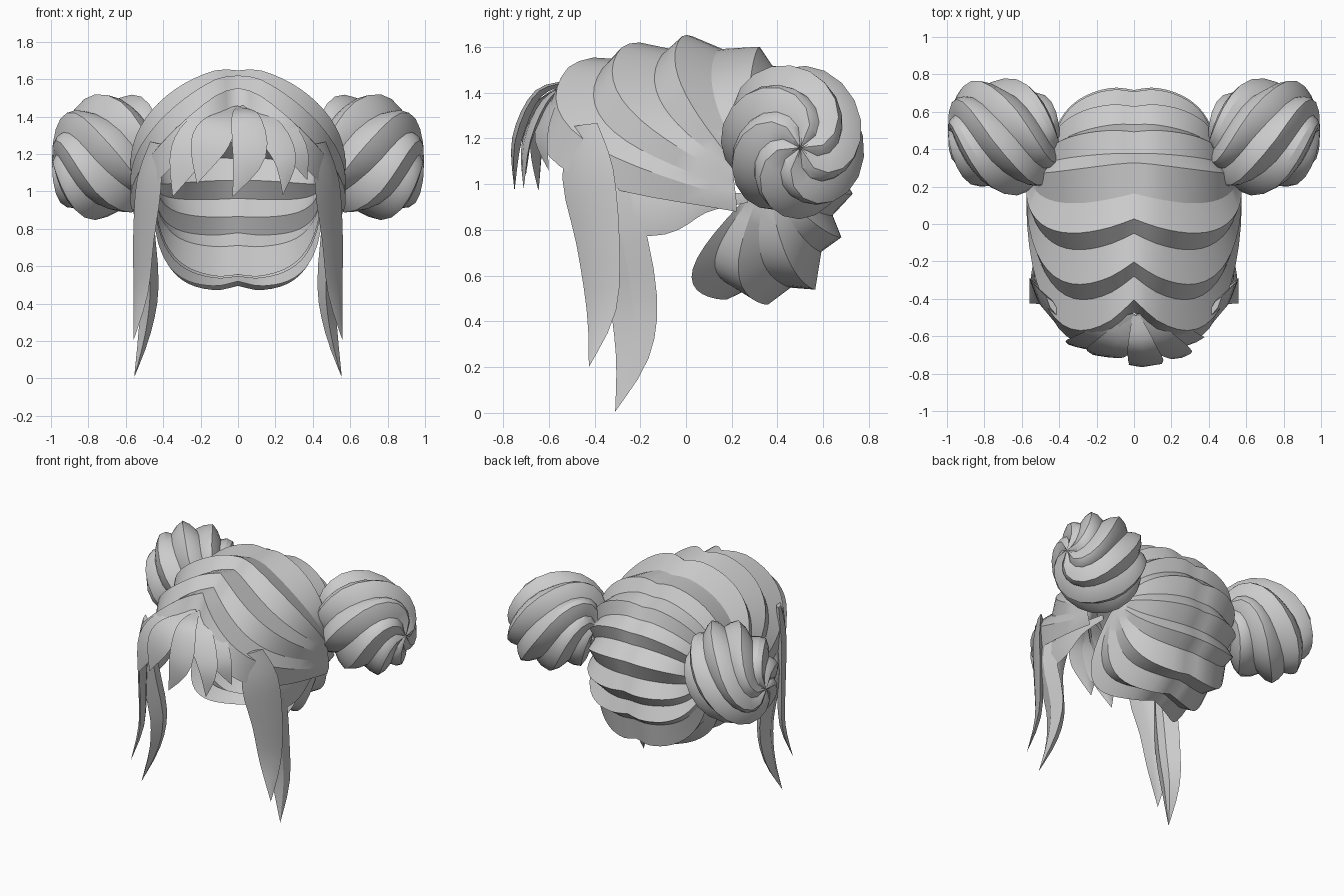
import bpy, math
from mathutils import Vector

if "Cube" in bpy.data.objects:
    bpy.data.objects.remove(bpy.data.objects["Cube"])

mat = bpy.data.materials.new("hair grey")
mat.diffuse_color = (0.6, 0.6, 0.6, 1)
mat.use_nodes = True
mat.node_tree.nodes["Principled BSDF"].inputs["Base Color"].default_value = mat.diffuse_color


def make(name, verts, faces, mirror=False, angle=28):
    me = bpy.data.meshes.new(name)
    me.from_pydata([tuple(v) for v in verts], [], faces)
    me.materials.append(mat)
    ob = bpy.data.objects.new(name, me)
    bpy.context.collection.objects.link(ob)
    bpy.ops.object.select_all(action='DESELECT')
    ob.select_set(True)
    bpy.context.view_layer.objects.active = ob
    bpy.ops.object.mode_set(mode='EDIT')
    bpy.ops.mesh.select_all(action='SELECT')
    bpy.ops.mesh.remove_doubles(threshold=0.0005)
    bpy.ops.mesh.normals_make_consistent(inside=False)
    bpy.ops.object.mode_set(mode='OBJECT')
    bpy.ops.object.shade_smooth_by_angle(angle=math.radians(angle))
    if mirror:
        m = ob.modifiers.new("mirror", 'MIRROR')
        m.use_clip = True
    return ob


def grid_faces(rows, cols, wrap=False):
    return [(i * cols + j, i * cols + (j + 1) % cols,
             (i + 1) * cols + (j + 1) % cols, (i + 1) * cols + j)
            for i in range(rows - 1) for j in range(cols if wrap else cols - 1)]


def keyed(keys, u):
    """Linear interpolation in rows of (position, values...)."""
    for a, b in zip(keys, keys[1:]):
        if u <= b[0]:
            f = (u - a[0]) / (b[0] - a[0])
            return [p + (q - p) * f for p, q in zip(a[1:], b[1:])]
    return keys[-1][1:]


# Ribbed cap: ridge and groove strands run from the centre line to the bun base
profile = [(-.50, 1.44), (-.43, 1.58), (-.30, 1.57), (-.22, 1.645), (-.06, 1.61),
           (.02, 1.67), (.16, 1.61), (.33, 1.61), (.38, 1.53), (.50, 1.50),
           (.54, 1.42), (.64, 1.36), (.63, 1.27), (.72, 1.18), (.68, 1.06),
           (.73, .96), (.65, .86), (.68, .77), (.60, .70), (.57, .54),
           (.47, .54), (.37, .475), (.28, .53), (.20, .50)]
# position, half width, pole y, pole z, forward bulge, vertical bulge
poles = [(0, .56, .22, .88, -.26, -.20), (1, .575, .22, .93, -.24, -.16),
         (5, .575, .20, 1.10, -.10, -.05),
         (8, .50, .30, 1.12, 0, 0), (13, .42, .40, 1.05, 0, 0),
         (18, .44, .37, .99, 0, -.04), (23, .45, .30, .98, -.20, -.06)]
STEPS = 16
verts = []
for i, (qy, qz) in enumerate(profile):
    px, py, pz, by, bz = keyed(poles, i)
    for j in range(STEPS + 1):
        t = math.pi / 2 * j / STEPS
        c, s = max(0, math.cos(t)) ** .95, math.sin(t) ** .95
        x = px * s
        c *= 1 - .04 * max(0, 1 - x / .10)       # centre parting
        b = math.sin(2 * t)
        bulge = b if i < 14 else 2.6 * s * s * c  # nape swells towards the sides
        p = Vector((x, py + (qy - py) * c + by * bulge,
                    pz + (qz - pz) * c + bz * bulge))
        out = (p - Vector((0, .15, 1.05))).normalized()
        push = .018 if i % 2 else -.012          # keeps ridges raised on the sides
        verts.append(p + out * (push * b if i else 0))
make("hair_cap", verts, grid_faces(len(profile), STEPS + 1), mirror=True, angle=24)

# Twisted buns of a few broad, creased strands
RIBS, SUB, RINGS = 6, 4, 16
verts = []
for i in range(RINGS + 1):
    t = math.pi * i / RINGS
    rad = math.sin(t) ** .7 if 0 < i < RINGS else 0
    ax = -math.copysign(abs(math.cos(t)) ** .9, math.cos(t))
    for j in range(RIBS * SUB):
        a = 2 * math.pi * (j + 1) / (RIBS * SUB)
        ridge = (0, .6, 1.0, .6)[j % SUB]
        r = rad * (.86 + .19 * ridge)
        ang = a - 1.3 * t
        verts.append((.695 + .30 * ax * (1 - .06 * (1 - ridge)),
                      .47 + .30 * r * math.cos(ang) + .03 * ax,
                      1.19 + .325 * r * math.sin(ang) - .03 * ax))
make("bun", verts, grid_faces(RINGS + 1, RIBS * SUB, True), mirror=True)


def spline(pts, u):
    """Catmull-Rom through rows of values, u in 0..1."""
    n = len(pts) - 1
    k = min(int(u * n), n - 1)
    f = u * n - k
    p0, p1, p2, p3 = (pts[min(max(k + d, 0), n)] for d in (-1, 0, 1, 2))
    return [.5 * (2 * b + (c - a) * f + (2 * a - 5 * b + 4 * c - d) * f * f
                  + (3 * b - a - 3 * c + d) * f ** 3)
            for a, b, c, d in zip(p0, p1, p2, p3)]


def lock(name, pts, w0, w1, thick=.3, mirror=False, n=12):
    """Pointed strand; pts rows are x, y, z, half width; w0 to w1 is its flat direction."""
    section = [(-1, 0), (-.3, .9), (.3, .9), (1, 0), (0, -.5)]
    verts = []
    for i in range(n + 1):
        u = i / n
        p = spline(pts, u)
        a, b = spline(pts, max(0, u - .02)), spline(pts, min(1, u + .02))
        tan = (Vector(b[:3]) - Vector(a[:3])).normalized()
        w = Vector(w0).lerp(Vector(w1), u)
        w = (w - tan * w.dot(tan)).normalized()
        nrm = tan.cross(w)
        h = max(p[3], 0)
        for sx, sy in section:
            verts.append(Vector(p[:3]) + w * sx * h + nrm * sy * h * thick)
    k = len(section)
    faces = grid_faces(n + 1, k, True)
    faces += [tuple(range(k)), tuple(range(n * k, n * k + k))]
    return make(name, verts, faces, mirror, 32)


# Fringe strands fanning out of the parting
X = (-1, 0, 0)
root = (.01, -.49, 1.45, .02)
lock("fringe_centre", [root, (.04, -.65, 1.40, .075), (.06, -.745, 1.2, .09),
                       (-.03, -.75, .97, 0)], X, X, .35)
lock("fringe_right", [root, (.14, -.62, 1.36, .08), (.25, -.70, 1.18, .065),
                      (.24, -.71, .98, 0)], X, (-1, -.4, 0))
lock("fringe_right_sweep", [root, (.19, -.58, 1.37, .08), (.31, -.63, 1.22, .07),
                            (.37, -.60, 1.06, 0)], X, (-1, -.6, 0), .2)
lock("fringe_left", [root, (-.09, -.63, 1.37, .09), (-.16, -.69, 1.24, .10),
                     (-.22, -.70, 1.04, 0)], X, (-1, .3, 0), .2)
lock("fringe_left_sweep", [root, (-.16, -.60, 1.37, .09), (-.27, -.65, 1.2, .10),
                           (-.35, -.645, .97, 0)], X, (-1, .4, 0), .2)

# Long locks framing the face
lock("front_side_lock", [(.44, -.44, 1.26, .06), (.475, -.43, 1.05, .13),
                         (.505, -.385, .75, .11), (.52, -.37, .45, .075),
                         (.56, -.425, .2, 0)],
     (-.5, -.85, 0), (-.5, -.85, 0), .35, True)
lock("rear_side_lock", [(.46, -.30, 1.12, .03), (.505, -.29, .85, .10),
                        (.485, -.23, .5, .105), (.51, -.235, .25, .075),
                        (.555, -.31, .005, 0)],
     (0, -1, 0), (-.3, -1, 0), .6, True)

# Tuft swept forward beneath the bun
lock("swept_tuft", [(.49, .27, .94, .02), (.52, .08, .92, .045),
                    (.52, -.10, .87, .09), (.49, -.31, .88, .10)],
     (0, 0, 1), (0, 0, 1), .3, True)
